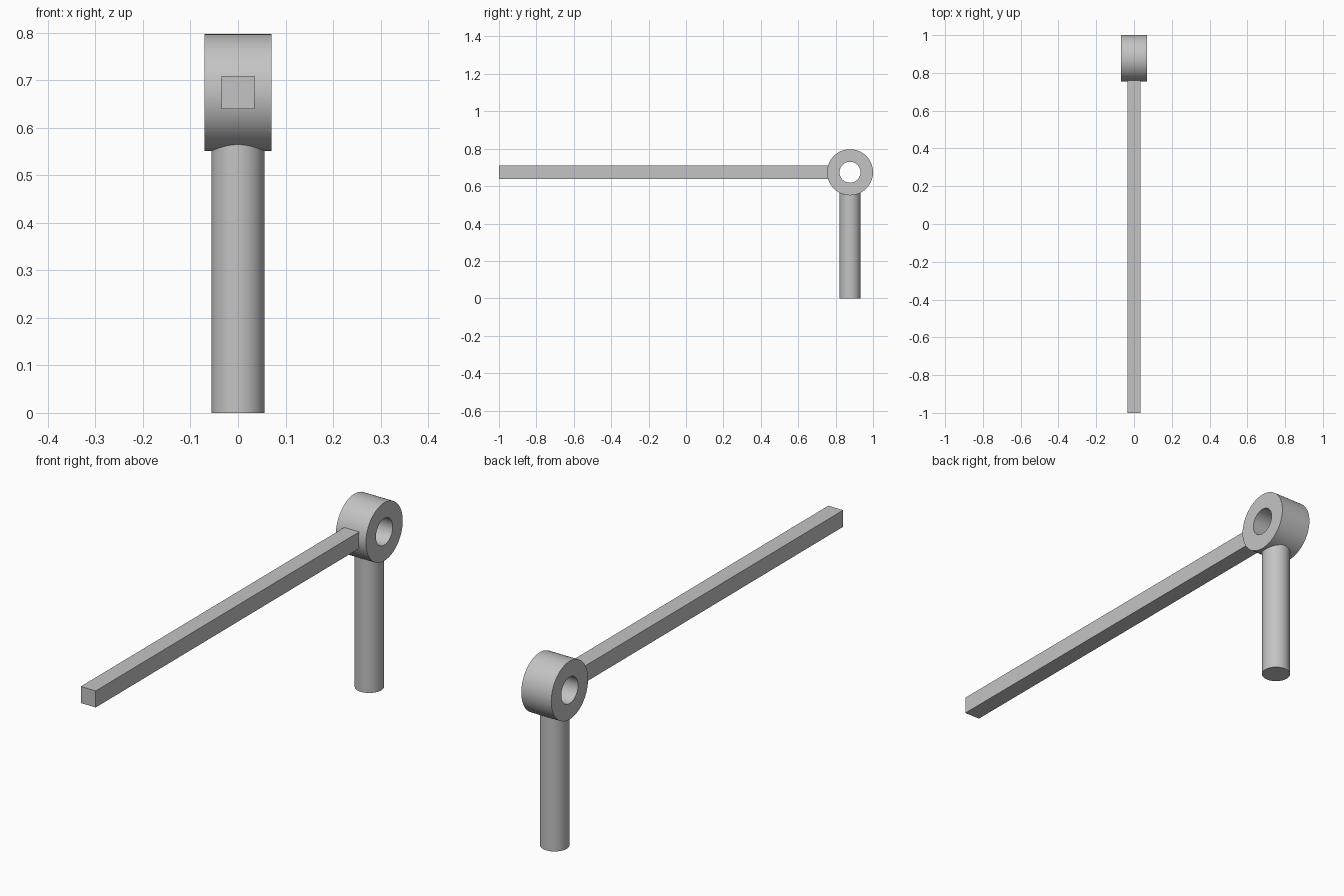
import bpy, bmesh
from math import pi, radians
from mathutils import Vector, Matrix

cube = bpy.data.objects.get("Cube")
if cube:
    bpy.data.objects.remove(cube, do_unlink=True)

# Main dimensions
HUB = Vector((0, 0.877, 0.674))   # centre of the ring
R_OUT, R_IN, HALF_W = 0.123, 0.056, 0.07
BAR, POST_R = 0.07, 0.056
JOIN = 0.09                       # distance from hub centre where parts end inside the ring wall
SIDES = 96

grey = bpy.data.materials.new("plain grey")
grey.use_nodes = True
colour = (0.55, 0.55, 0.55, 1)
grey.diffuse_color = colour
grey.node_tree.nodes["Principled BSDF"].inputs["Base Color"].default_value = colour


def finish(name, bm, smooth=False):
    bmesh.ops.recalc_face_normals(bm, faces=bm.faces)
    mesh = bpy.data.meshes.new(name)
    bm.to_mesh(mesh)
    bm.free()
    mesh.materials.append(grey)
    obj = bpy.data.objects.new(name, mesh)
    bpy.context.collection.objects.link(obj)
    if smooth:
        bpy.ops.object.select_all(action='DESELECT')
        obj.select_set(True)
        bpy.context.view_layer.objects.active = obj
        bpy.ops.object.shade_smooth_by_angle(angle=radians(30))
    return obj


# Pivot ring: a rectangular section spun around the x axis
bm = bmesh.new()
section = [(-HALF_W, R_IN), (HALF_W, R_IN), (HALF_W, R_OUT), (-HALF_W, R_OUT)]
verts = [bm.verts.new(HUB + Vector((x, 0, r))) for x, r in section]
edges = [bm.edges.new((verts[i], verts[(i + 1) % 4])) for i in range(4)]
bmesh.ops.spin(bm, geom=verts + edges, cent=HUB, axis=(1, 0, 0),
               angle=2 * pi, steps=SIDES, use_merge=True)
bmesh.ops.remove_doubles(bm, verts=bm.verts, dist=0.0001)
finish("pivot_ring", bm, smooth=True)

# Upright post under the ring
bm = bmesh.new()
top = HUB.z - JOIN
bmesh.ops.create_cone(bm, cap_ends=True, segments=SIDES, radius1=POST_R, radius2=POST_R,
                      depth=top, matrix=Matrix.Translation((0, HUB.y, top / 2)))
finish("post", bm, smooth=True)

# Long square arm reaching forward
bm = bmesh.new()
front, back = -1, HUB.y - JOIN
bmesh.ops.create_cube(bm, size=1, matrix=Matrix.Translation((0, (front + back) / 2, HUB.z))
                      @ Matrix.Diagonal((BAR, back - front, BAR, 1)))
finish("arm", bm)
